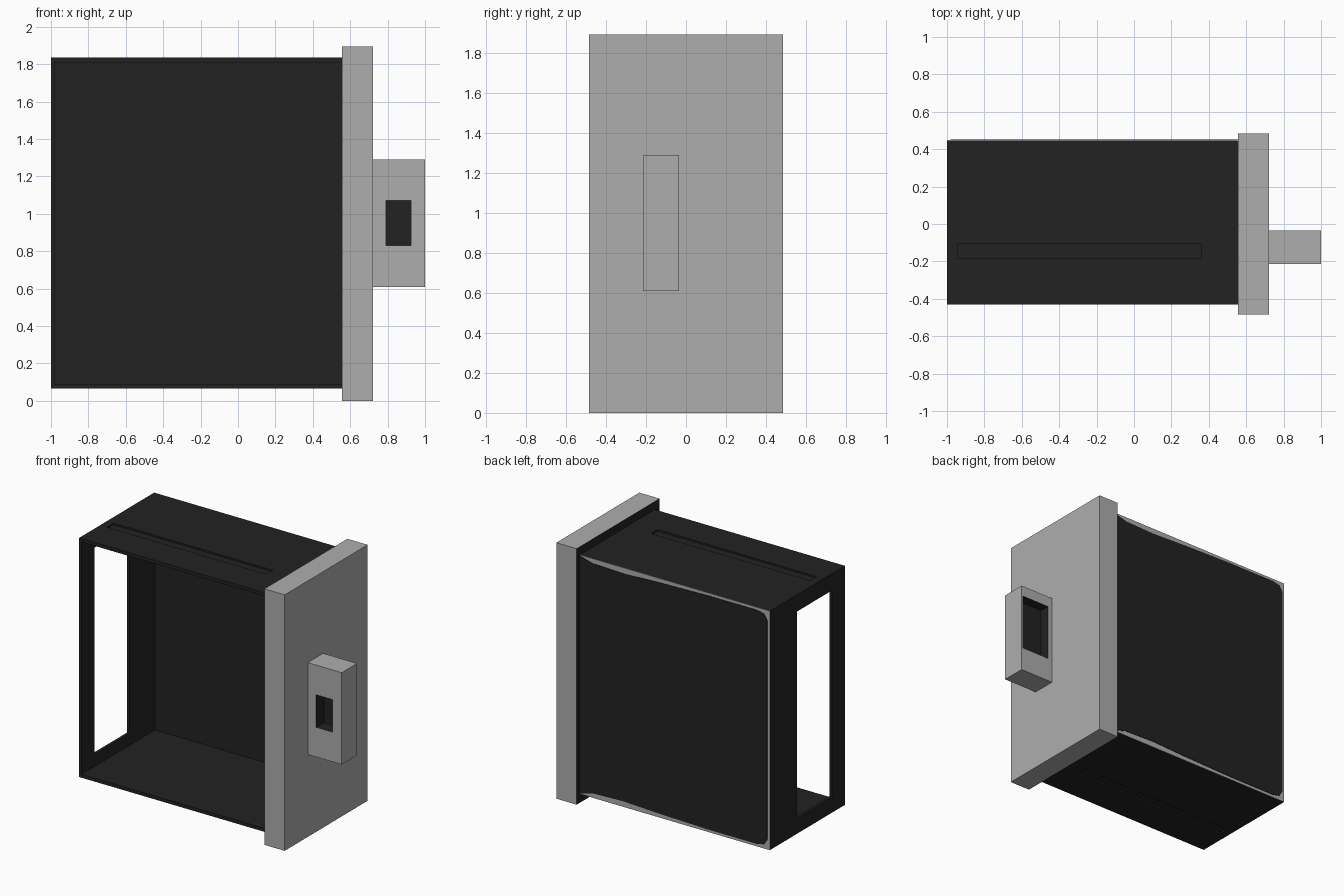
import bpy
import bmesh
from mathutils import Vector

if "Cube" in bpy.data.objects:
    bpy.data.objects.remove(bpy.data.objects["Cube"])


def material(name, value):
    m = bpy.data.materials.new(name)
    m.diffuse_color = (value, value, value, 1)
    m.use_nodes = True
    m.node_tree.nodes["Principled BSDF"].inputs["Base Color"].default_value = m.diffuse_color
    return m


GREY = material("light_grey", 0.42)
DARK = material("near_black", 0.016)


def box_mesh(lo, hi):
    bm = bmesh.new()
    bmesh.ops.create_cube(bm, size=1)
    for v in bm.verts:
        v.co = Vector([lo[i] if v.co[i] < 0 else hi[i] for i in range(3)])
    bm.normal_update()
    return bm


def finish(name, bm, mats):
    me = bpy.data.meshes.new(name)
    bm.to_mesh(me)
    bm.free()
    for m in mats:
        me.materials.append(m)
    ob = bpy.data.objects.new(name, me)
    bpy.context.collection.objects.link(ob)
    return ob


def box(name, lo, hi, mat):
    return finish(name, box_mesh(lo, hi), [mat])


def pocket(bm, normal, lo, hi, depth, mat_index):
    """Sink a rectangular pocket (lo..hi) into the outer face pointing along normal."""
    n = Vector(normal)
    bm.normal_update()
    face = max(bm.faces, key=lambda f: f.calc_center_median().dot(n) if f.normal.dot(n) > 0.9 else -99)
    c = face.calc_center_median()
    bmesh.ops.inset_individual(bm, faces=[face], thickness=0.01)
    for v in face.verts:
        for i in range(3):
            if abs(n[i]) < 0.5:
                v.co[i] = lo[i] if v.co[i] < c[i] else hi[i]
    floor = bmesh.ops.extrude_discrete_faces(bm, faces=[face])["faces"][0]
    bmesh.ops.translate(bm, verts=floor.verts[:], vec=-n * depth)
    for v in floor.verts:
        for f in v.link_faces:
            f.material_index = mat_index


X0, X1, Y0, Y1, Z0, Z1, T = -1.0, 0.558, -0.43, 0.445, 0.065, 1.835, 0.025

# Top and bottom walls, each with a long shallow groove outside
for name, za, zb, d in (("case_top", Z1 - T, Z1, 1), ("case_bottom", Z0, Z0 + T, -1)):
    bm = box_mesh((X0, Y0, za), (X1, Y1, zb))
    pocket(bm, (0, 0, d), (-0.945, -0.182, 0), (0.36, -0.105, 0), 0.012, 0)
    finish(name, bm, [DARK])

# Left side wall: a frame around a tall window
ZA, ZB = Z0 + T, Z1 - T
XL = X0 + 0.02
box("side_front_post", (X0, Y0, ZA), (XL, -0.28, ZB), DARK)
box("side_back_post", (X0, 0.13, ZA), (XL, Y1, ZB), DARK)
box("side_upper_rail", (X0, -0.28, 1.71), (XL, 0.13, ZB), DARK)
box("side_lower_rail", (X0, -0.28, ZA), (XL, 0.13, 0.18), DARK)

# Back wall: dark inside, grey outside
bm = box_mesh((XL, Y1 - 0.015, ZA), (X1, Y1 - 0.001, ZB))
finish("back_lining", bm, [DARK])
box("back_panel", (X0, Y1, Z0), (X1, Y1 + 0.003, Z1), GREY)

# Dark wavy-edged sheet covering the back panel
half = [(0.558, 0.88), (0.45, 0.85), (0.2, 0.842), (-0.1, 0.855), (-0.5, 0.865),
        (-0.9, 0.865), (-0.955, 0.852), (-0.98, 0.81)]
zc = (Z0 + Z1) / 2
outline = [(x, zc + h) for x, h in half] + [(x, zc - h) for x, h in reversed(half)]
bm = bmesh.new()
sheet = bm.faces.new([bm.verts.new((x, Y1 + 0.003, z)) for x, z in outline])
ext = bmesh.ops.extrude_face_region(bm, geom=[sheet])["geom"]
bmesh.ops.translate(bm, verts=[g for g in ext if isinstance(g, bmesh.types.BMVert)], vec=(0, 0.004, 0))
bmesh.ops.recalc_face_normals(bm, faces=bm.faces[:])
finish("back_sheet", bm, [DARK])

# Door slab: grey, with a dark inner face
bm = box_mesh((0.556, -0.485, 0), (0.722, 0.485, 1.895))
for f in bm.faces:
    f.material_index = 1 if f.normal.x < -0.9 else 0
finish("door", bm, [GREY, DARK])

# Handle block with a dark pocket front and back
bm = box_mesh((0.722, -0.215, 0.61), (1.0, -0.035, 1.29))
pocket(bm, (0, -1, 0), (0.79, 0, 0.83), (0.925, 0, 1.07), 0.09, 1)
pocket(bm, (0, 1, 0), (0.76, 0, 0.79), (0.99, 0, 1.21), 0.075, 1)
finish("handle", bm, [GREY, DARK])
